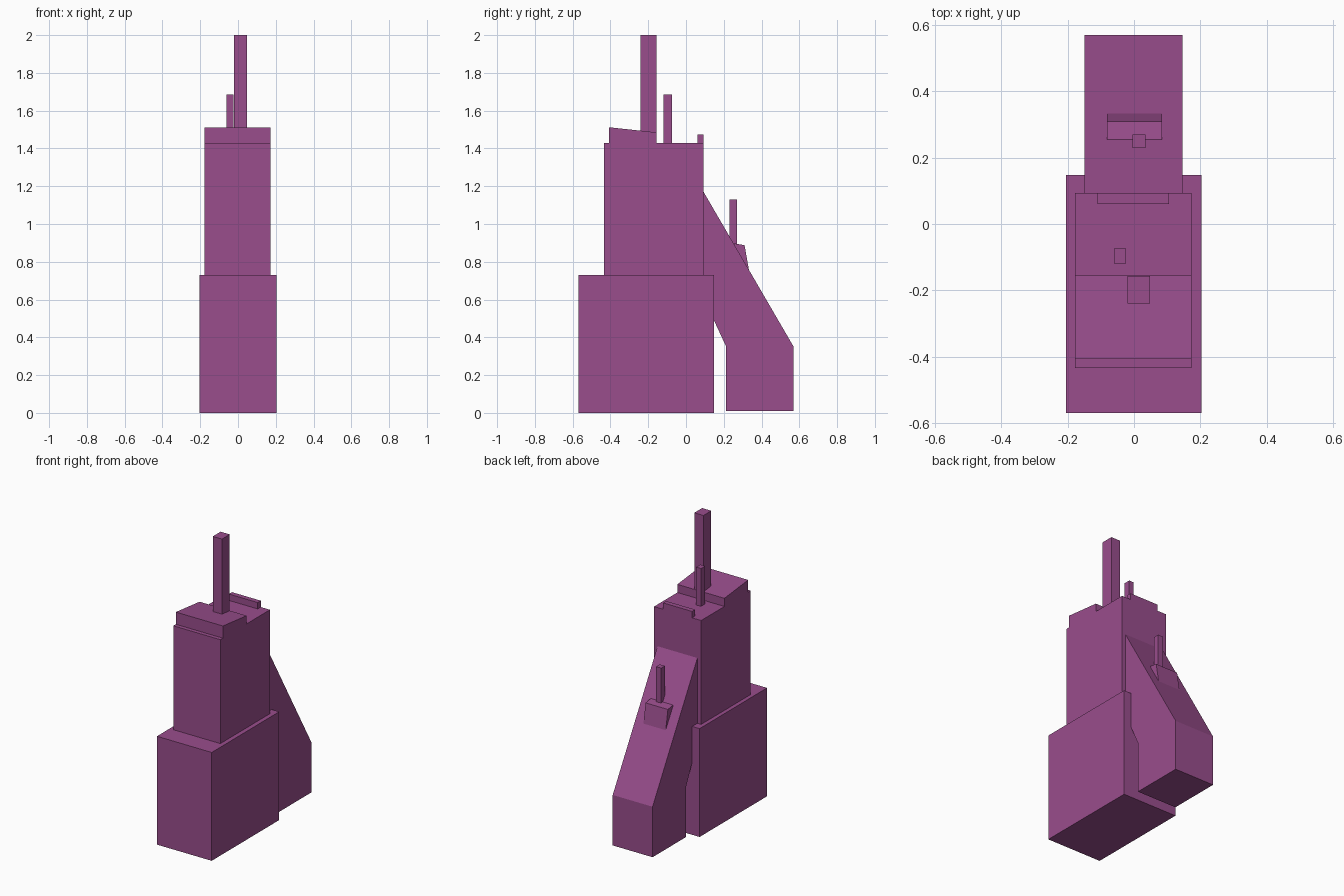
import bpy
import bmesh

cube = bpy.data.objects.get("Cube")
if cube:
    bpy.data.objects.remove(cube, do_unlink=True)

# Single flat colour
COLOUR = (0.32, 0.075, 0.265, 1.0)
plum = bpy.data.materials.new("plum")
plum.use_nodes = True
plum.diffuse_color = COLOUR
shader = plum.node_tree.nodes["Principled BSDF"]
shader.inputs["Base Color"].default_value = COLOUR
shader.inputs["Roughness"].default_value = 0.8


def extrude_profile(name, x0, x1, profile):
    """Extrude a closed (y, z) profile from x0 to x1."""
    bm = bmesh.new()
    face = bm.faces.new([bm.verts.new((x0, y, z)) for y, z in profile])
    result = bmesh.ops.extrude_face_region(bm, geom=[face])
    moved = [v for v in result["geom"] if isinstance(v, bmesh.types.BMVert)]
    bmesh.ops.translate(bm, verts=moved, vec=(x1 - x0, 0, 0))
    bmesh.ops.recalc_face_normals(bm, faces=bm.faces)
    mesh = bpy.data.meshes.new(name)
    bm.to_mesh(mesh)
    bm.free()
    mesh.materials.append(plum)
    obj = bpy.data.objects.new(name, mesh)
    bpy.context.collection.objects.link(obj)
    return obj


def block(name, x0, x1, y0, y1, z0, z1):
    return extrude_profile(name, x0, x1, [(y0, z0), (y1, z0), (y1, z1), (y0, z1)])


# Stepped main body
block("base_block", -0.205, 0.203, -0.57, 0.148, 0, 0.73)
block("tower", -0.178, 0.173, -0.435, 0.093, 0.73, 1.43)

# Raised roof with a gentle backward slope
extrude_profile("roof_cap", -0.178, 0.173,
                [(-0.408, 1.43), (-0.155, 1.43), (-0.155, 1.485), (-0.408, 1.512)])
block("roof_ridge", -0.11, 0.105, 0.06, 0.093, 1.43, 1.473)

# Masts on the roof
block("tall_mast", -0.02, 0.048, -0.24, -0.157, 1.43, 2.0)
block("short_mast", -0.06, -0.024, -0.119, -0.074, 1.43, 1.685)

# Sloping rear buttress with an angled underside
extrude_profile("rear_buttress", -0.15, 0.147,
                [(0.093, 1.17), (0.093, 0.61), (0.148, 0.49), (0.213, 0.35),
                 (0.213, 0.01), (0.57, 0.01), (0.57, 0.35)])

# Dormer and mast on the rear slope
extrude_profile("rear_dormer", -0.082, 0.084,
                [(0.255, 0.897), (0.31, 0.888), (0.334, 0.752), (0.28, 0.75)])
block("rear_mast", -0.004, 0.034, 0.23, 0.27, 0.86, 1.13)
